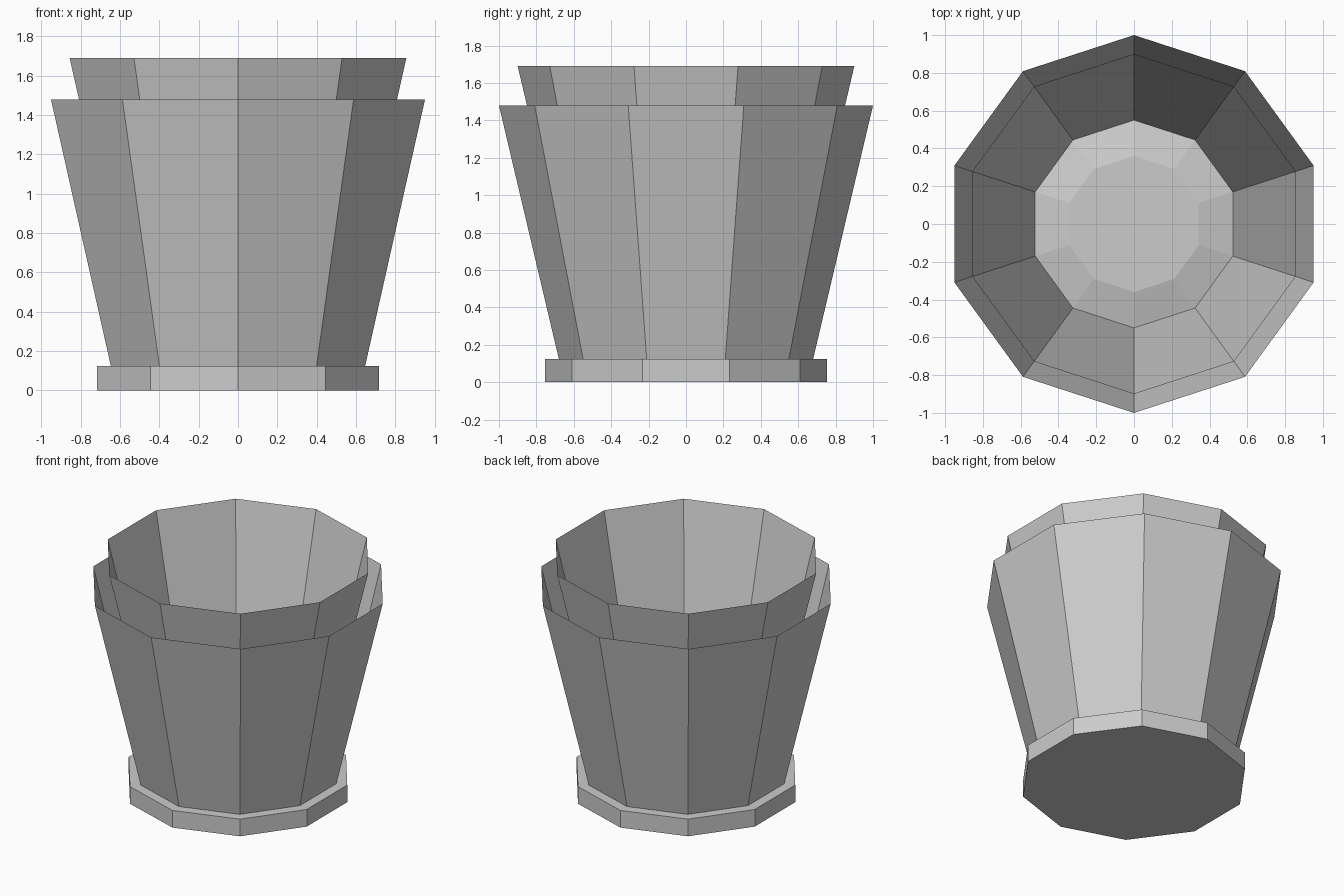
import bpy, bmesh, math

if "Cube" in bpy.data.objects:
    bpy.data.objects.remove(bpy.data.objects["Cube"])

SIDES = 10


def make_material(name, value):
    mat = bpy.data.materials.new(name)
    mat.diffuse_color = (value, value, value, 1.0)
    mat.use_nodes = True
    mat.node_tree.nodes["Principled BSDF"].inputs["Base Color"].default_value = mat.diffuse_color
    return mat


GREY = make_material("plain_grey", 0.6)


def ring_part(name, profile, cap_bottom=False, cap_top=False):
    """Ten-sided flat-faced shell through (radius, height) rings, listed bottom to top."""
    bm = bmesh.new()
    rings = []
    for radius, z in profile:
        ring = []
        for i in range(SIDES):
            a = math.pi / 2 + 2 * math.pi * i / SIDES
            ring.append(bm.verts.new((radius * math.cos(a), radius * math.sin(a), z)))
        rings.append(ring)
    for low, high in zip(rings, rings[1:]):
        for i in range(SIDES):
            j = (i + 1) % SIDES
            bm.faces.new((low[i], low[j], high[j], high[i]))
    if cap_bottom:
        bm.faces.new(rings[0][::-1])
    if cap_top:
        bm.faces.new(rings[-1])
    mesh = bpy.data.meshes.new(name)
    bm.to_mesh(mesh)
    bm.free()
    mesh.materials.append(GREY)
    obj = bpy.data.objects.new(name, mesh)
    bpy.context.collection.objects.link(obj)
    return obj


# Straight-sided foot, closed above and below
ring_part("foot", [(0.755, 0.0), (0.755, 0.125)], cap_bottom=True, cap_top=True)

# Flared outer wall, open at the rim
ring_part("outer_wall", [(0.68, 0.125), (1.0, 1.48)])

# Taller inner liner, standing proud of the outer wall
ring_part("inner_liner", [(0.55, 0.21), (0.90, 1.69)])

# Low mound closing the bottom of the liner
ring_part("inner_floor", [(0.55, 0.21), (0.36, 0.255)], cap_top=True)
